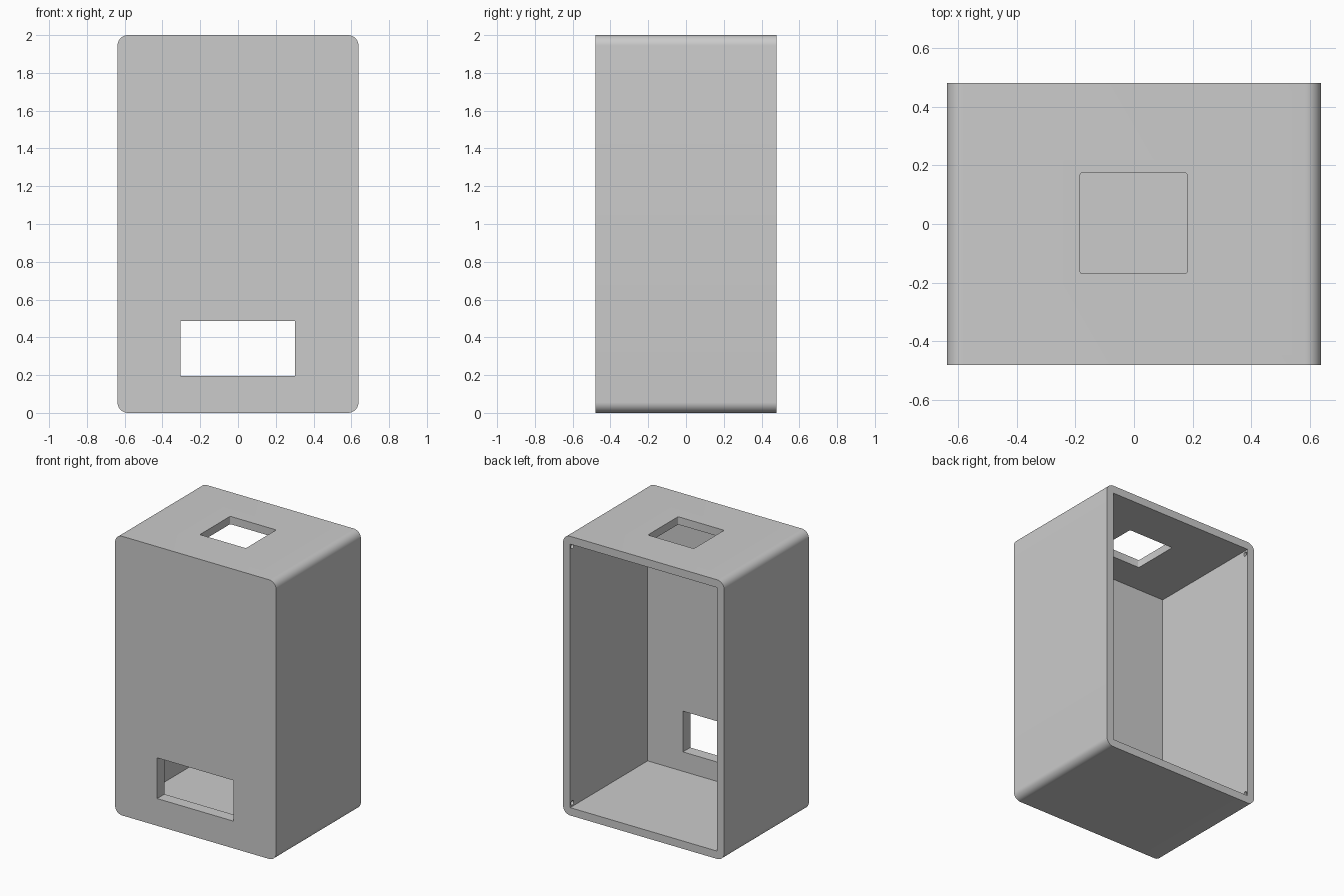
import bpy, bmesh
from mathutils import Matrix, Vector

cube = bpy.data.objects.get("Cube")
if cube:
    bpy.data.objects.remove(cube, do_unlink=True)

HALF_W, HALF_D, HEIGHT = 0.638, 0.48, 2.0
WALL, FRONT_WALL, RADIUS = 0.056, 0.083, 0.056

grey = bpy.data.materials.new("light grey plastic")
grey.use_nodes = True
colour = (0.6, 0.6, 0.6, 1)
grey.diffuse_color = colour
grey.node_tree.nodes["Principled BSDF"].inputs["Base Color"].default_value = colour


def finish(name, bm):
    mesh = bpy.data.meshes.new(name)
    bmesh.ops.recalc_face_normals(bm, faces=bm.faces)
    bm.to_mesh(mesh)
    bm.free()
    mesh.materials.append(grey)
    obj = bpy.data.objects.new(name, mesh)
    bpy.context.collection.objects.link(obj)
    return obj


def box(name, low, high, axis=0, radius=0, segments=1):
    """Box between two corners, with the edges along one axis rounded."""
    low, high = Vector(low), Vector(high)
    bm = bmesh.new()
    bmesh.ops.create_cube(bm, size=1)
    bmesh.ops.scale(bm, vec=high - low, verts=bm.verts)
    bmesh.ops.translate(bm, vec=(low + high) / 2, verts=bm.verts)
    if radius:
        edges = [e for e in bm.edges
                 if abs((e.verts[0].co - e.verts[1].co)[axis]) > 0.001]
        bmesh.ops.bevel(bm, geom=edges, offset=radius, segments=segments,
                        profile=0.5, affect='EDGES')
    return finish(name, bm)


def peg(name, x, y, z, radius, length):
    """Cylinder lying along x."""
    bm = bmesh.new()
    bmesh.ops.create_cone(bm, cap_ends=True, segments=16, radius1=radius,
                          radius2=radius, depth=length,
                          matrix=Matrix.Translation((x, y, z)) @ Matrix.Rotation(1.570796, 4, 'Y'))
    return finish(name, bm)


# Outer shell, rounded along its depth
case = box("case", (-HALF_W, -HALF_D, 0), (HALF_W, HALF_D, HEIGHT), 1, RADIUS, 10)

# Cavity open at the back, front window and top opening
cutters = [
    box("cavity_cutter", (-HALF_W + WALL, -HALF_D + FRONT_WALL, WALL),
        (HALF_W - WALL, HALF_D + 0.1, HEIGHT - WALL)),
    box("front_window_cutter", (-0.305, -0.6, 0.195), (0.302, -0.3, 0.487)),
    box("top_opening_cutter", (-0.184, -0.169, 1.8), (0.181, 0.174, 2.1), 2, 0.008, 3),
]

# Small blind holes in the side walls, beside the corners of the back opening
for side in (-1, 1):
    for z in (WALL + 0.025, HEIGHT - WALL - 0.025):
        cutters.append(peg("lid_catch_cutter", side * (HALF_W - WALL),
                           HALF_D - 0.024, z, 0.016, 0.05))

for cutter in cutters:
    cutter.hide_render = True
    mod = case.modifiers.new(cutter.name, 'BOOLEAN')
    mod.operation = 'DIFFERENCE'
    mod.solver = 'EXACT'
    mod.object = cutter

# Apply the cuts, then remove the cutters
bpy.context.view_layer.update()
graph = bpy.context.evaluated_depsgraph_get()
cut_mesh = bpy.data.meshes.new_from_object(case.evaluated_get(graph))
case.modifiers.clear()
case.data = cut_mesh
cut_mesh.name = "case"
for cutter in cutters:
    bpy.data.objects.remove(cutter, do_unlink=True)

# Smooth the rounded corners and keep the openings crisp
bpy.ops.object.select_all(action='DESELECT')
case.select_set(True)
bpy.context.view_layer.objects.active = case
bpy.ops.object.shade_smooth_by_angle(angle=0.5)
